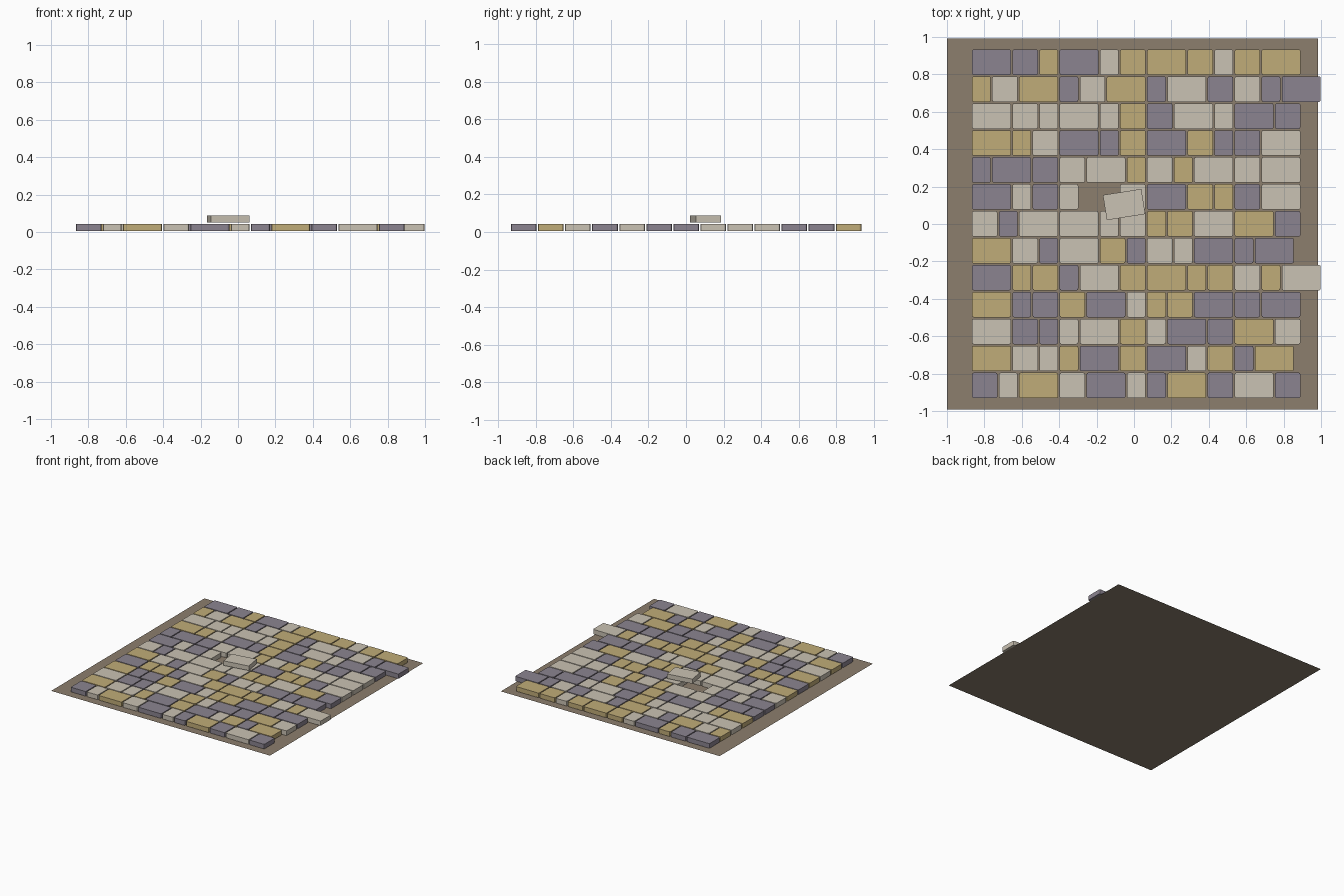
import bpy, bmesh, math

if "Cube" in bpy.data.objects:
    bpy.data.objects.remove(bpy.data.objects["Cube"])

UNIT = 0.036          # paving module
PITCH = 4 * UNIT      # distance between rows
GAP = 0.008           # joint between stones
HEIGHT = 0.038
BED = 0.005           # underside of the laid stones
LEFT = -0.870         # left edge of the paving


def material(name, rgb):
    m = bpy.data.materials.new(name)
    linear = [(c / 255 / 12.92) if c < 11 else ((c / 255 + 0.055) / 1.055) ** 2.4 for c in rgb]
    m.diffuse_color = (*linear, 1)
    m.use_nodes = True
    m.node_tree.nodes["Principled BSDF"].inputs["Base Color"].default_value = m.diffuse_color
    return m


MATS = {
    "L": material("pale stone", (202, 194, 179)),
    "G": material("ochre stone", (192, 172, 120)),
    "P": material("grey violet stone", (139, 132, 144)),
}
EARTH = material("earth", (140, 126, 109))


def add_object(name, bm, mat):
    mesh = bpy.data.meshes.new(name)
    bm.to_mesh(mesh)
    bm.free()
    mesh.materials.append(mat)
    ob = bpy.data.objects.new(name, mesh)
    bpy.context.collection.objects.link(ob)
    return ob


def stone(name, width, mat, location, corner=0.009, angle=0.0):
    """Block with chipped upright corners and a fine worn top edge."""
    bm = bmesh.new()
    bmesh.ops.create_cube(bm, size=1)
    bmesh.ops.scale(bm, vec=(width, PITCH - GAP, HEIGHT), verts=bm.verts)
    if corner:
        upright = [e for e in bm.edges if abs(e.verts[0].co.z - e.verts[1].co.z) > 0.01]
        bmesh.ops.bevel(bm, geom=upright, offset=corner, segments=2, profile=0.5, affect="EDGES")
    ob = add_object(name, bm, mat)
    ob.location = location
    ob.rotation_euler.z = angle
    return ob


# Each row from back to front: colour letter and width in modules ("-" is a missing stone)
ROWS = [
    "P6 P4 G3 P6 L3 G4 G6 G4 L3 G4 G6",
    "G3 L4 G6 P3 L4 G6 P3 L6 P4 L4 P3 P6",
    "L6 L4 L3 L6 L3 G4 P4 L6 L3 P6 P4",
    "G6 G3 L4 P6 P3 G4 P6 G4 P3 P4 L6",
    "P3 P6 P4 L4 L6 G3 L4 G3 L6 L4 L6",
    "P6 L3 P4 L3 -6 L4 P6 G4 G3 P4 L6",
    "L4 P3 L6 L6 L3 L4 G3 G4 L6 G6 P4",
    "G6 L4 P3 L6 G4 P3 L4 L3 P6 P3 P6",
    "P6 G3 G4 P3 L6 G4 G6 G3 G4 L4 G3 L6",
    "G6 P3 P4 G4 P6 L3 G3 G4 P6 P4 P6",
    "L6 P4 P3 L3 L6 G4 L3 P6 P4 G6 L4",
    "G6 L4 L3 G3 P6 G4 P6 L3 G4 P3 G6",
    "P4 L3 G6 L4 P6 L3 P3 G6 P4 L6 P4",
]

# Laid stones
for r, row in enumerate(ROWS):
    x = LEFT
    y = (6 - r) * PITCH + 0.001
    for c, token in enumerate(row.split()):
        width = int(token[1]) * UNIT
        if token[0] != "-":
            stone(f"paving_stone_{r + 1}_{c + 1}", width - GAP, MATS[token[0]],
                  (x + width / 2, y, BED + HEIGHT / 2))
        x += width

# Loose stone lying askew beside its empty slot
stone("loose_stone", 6 * UNIT - GAP, MATS["L"],
      (-0.053, 0.104, 0.05 + HEIGHT / 2), corner=0, angle=math.radians(9))

# Flat earth bed under the paving
bm = bmesh.new()
bmesh.ops.create_grid(bm, x_segments=1, y_segments=1, size=0.9925)
add_object("earth_bed", bm, EARTH).location = (-0.0075, 0, 0)
